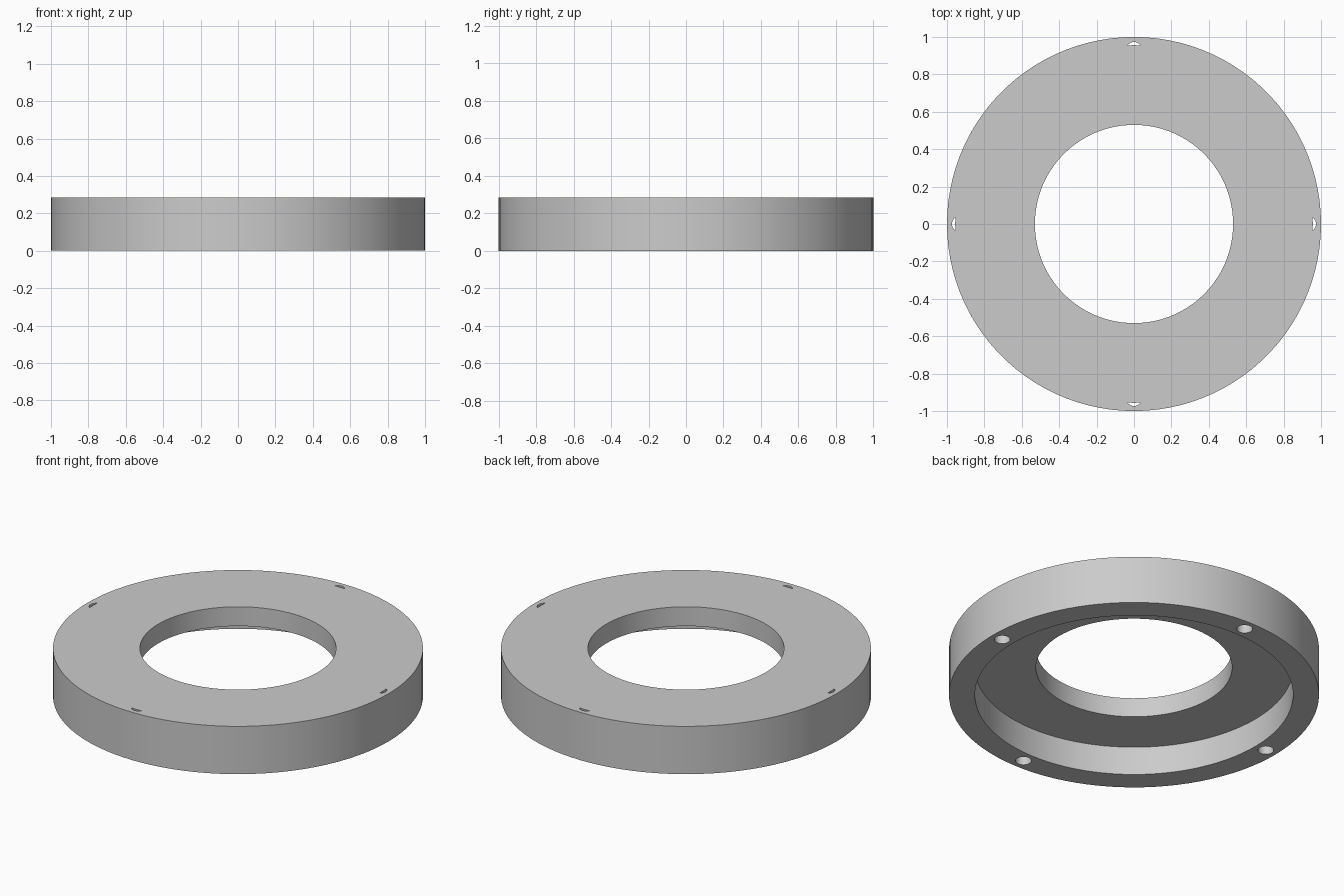
import bpy, bmesh
from math import cos, sin, pi, tau

HEIGHT = 0.285        # overall height
RECESS = 0.17         # depth of the underside recess
SIDES = 100

cube = bpy.data.objects.get("Cube")
if cube:
    bpy.data.objects.remove(cube, do_unlink=True)

grey = bpy.data.materials.new("plain grey")
grey.use_nodes = True
grey.diffuse_color = (0.6, 0.6, 0.6, 1)
grey.node_tree.nodes["Principled BSDF"].inputs["Base Color"].default_value = (0.6, 0.6, 0.6, 1)


def add_object(name, bm):
    bmesh.ops.recalc_face_normals(bm, faces=bm.faces)
    mesh = bpy.data.meshes.new(name)
    bm.to_mesh(mesh)
    bm.free()
    mesh.materials.append(grey)
    obj = bpy.data.objects.new(name, mesh)
    bpy.context.collection.objects.link(obj)
    return obj


def lathe(name, profile):
    """Turn a closed (radius, z) profile around the z axis."""
    bm = bmesh.new()
    rings = [[bm.verts.new((r * cos(tau * i / SIDES), r * sin(tau * i / SIDES), z))
              for r, z in profile] for i in range(SIDES)]
    n = len(profile)
    for i in range(SIDES):
        a, b = rings[i], rings[(i + 1) % SIDES]
        for j in range(n):
            k = (j + 1) % n
            bm.faces.new((a[j], b[j], b[k], a[k]))
    return add_object(name, bm)


def cut(obj, cutter):
    mod = obj.modifiers.new("cut", 'BOOLEAN')
    mod.operation = 'DIFFERENCE'
    mod.solver = 'EXACT'
    mod.object = cutter
    bpy.context.view_layer.objects.active = obj
    bpy.ops.object.modifier_apply(modifier=mod.name)
    bpy.data.objects.remove(cutter, do_unlink=True)


# Ring with a wide recess underneath
ring = lathe("ring_body", [(0.53, RECESS), (0.86, RECESS), (0.86, 0),
                           (1, 0), (1, HEIGHT), (0.53, HEIGHT)])

# Four screw holes from below
bm = bmesh.new()
for i in range(4):
    a = i * pi / 2
    made = bmesh.ops.create_cone(bm, cap_ends=True, segments=32,
                                 radius1=0.043, radius2=0.043, depth=0.5)
    bmesh.ops.translate(bm, verts=made["verts"],
                        vec=(0.93 * cos(a), 0.93 * sin(a), 0.15))
holes = add_object("hole_cutter", bm)
holes.hide_render = True

# The top plate closes each hole except for a thin outer slit
plate = lathe("plate_cutter", [(0.5, RECESS), (0.956, RECESS), (0.956, 0.6), (0.5, 0.6)])
plate.hide_render = True
cut(holes, plate)
cut(ring, holes)

# Smooth round walls with sharp rims
bpy.ops.object.select_all(action='DESELECT')
ring.select_set(True)
bpy.context.view_layer.objects.active = ring
bpy.ops.object.shade_smooth_by_angle(angle=pi / 6)
